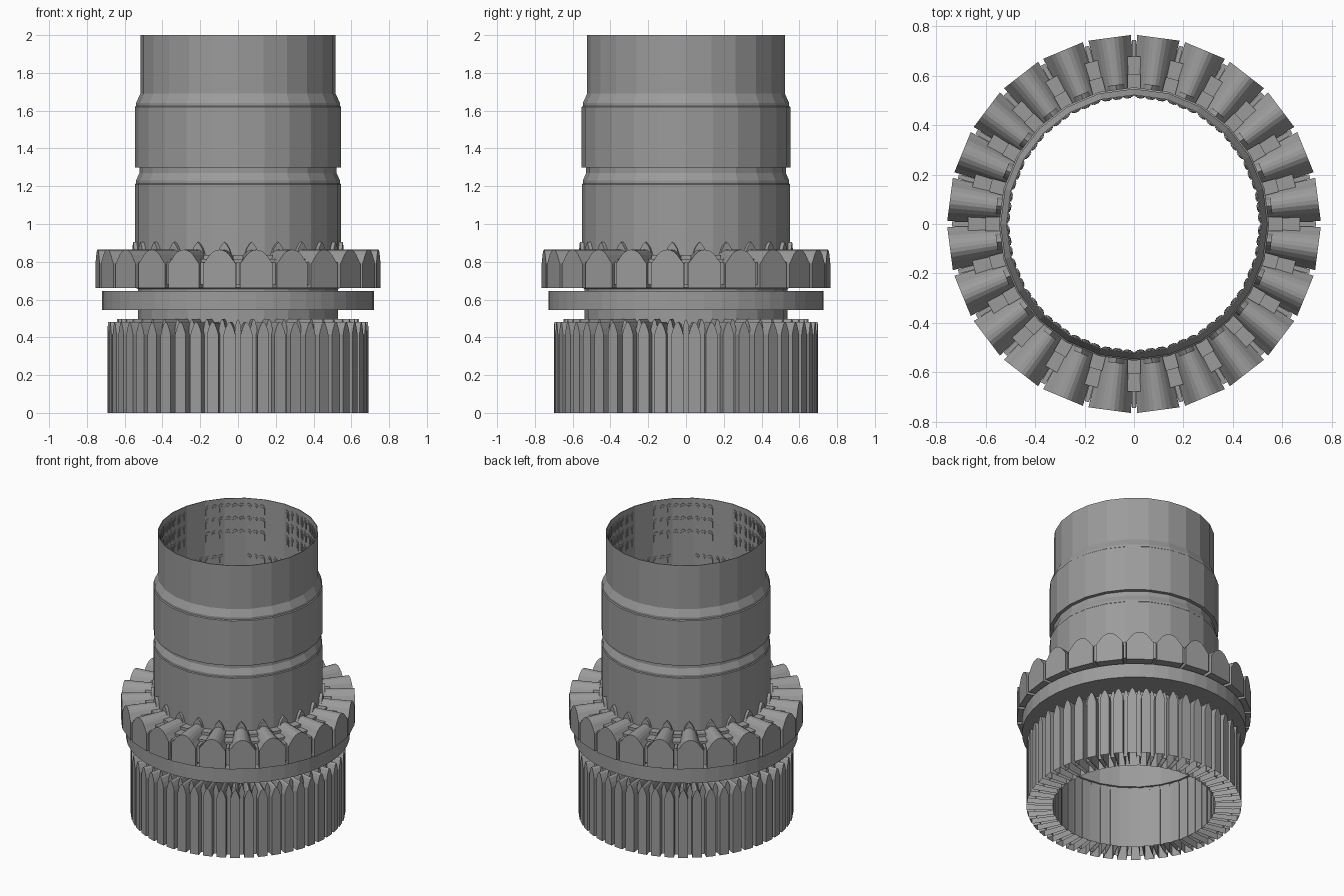
import bpy, bmesh, math

if "Cube" in bpy.data.objects:
    bpy.data.objects.remove(bpy.data.objects["Cube"])

SIDES = 24
Y_STRETCH = 1.012          # plan is very slightly oval

stone = bpy.data.materials.new("dark_grey")
stone.diffuse_color = (0.33, 0.33, 0.33, 1)
stone.use_nodes = True
stone.node_tree.nodes["Principled BSDF"].inputs["Base Color"].default_value = stone.diffuse_color


def finish(name, bm):
    bmesh.ops.recalc_face_normals(bm, faces=bm.faces)
    for v in bm.verts:
        v.co.y *= Y_STRETCH
    me = bpy.data.meshes.new(name)
    bm.to_mesh(me)
    bm.free()
    me.materials.append(stone)
    ob = bpy.data.objects.new(name, me)
    bpy.context.collection.objects.link(ob)
    return ob


def lathe(name, profile, sides=SIDES):
    """Revolve a closed (radius, z) outline around z."""
    bm = bmesh.new()
    rings = []
    for i in range(sides):
        a = 2 * math.pi * i / sides
        rings.append([bm.verts.new((r * math.cos(a), r * math.sin(a), z)) for r, z in profile])
    n = len(profile)
    for i in range(sides):
        p, q = rings[i], rings[(i + 1) % sides]
        for j in range(n):
            k = (j + 1) % n
            bm.faces.new((p[j], q[j], q[k], p[k]))
    return finish(name, bm)


def wedge(bm, deg, r0, r1, w0, w1, profile, side=0, floor=True):
    """Radial prism: outline (u, z), half width w0 at r0 and w1 at r1,
    shifted sideways by side; floor=False leaves the underside open."""
    a = math.radians(deg)
    c, s = math.cos(a), math.sin(a)
    ends = []
    for r, w in ((r0, w0), (r1, w1)):
        ends.append([bm.verts.new((r * c - (side + u * w) * s, r * s + (side + u * w) * c, z))
                     for u, z in profile])
    n = len(profile)
    bm.faces.new(ends[0])
    bm.faces.new(ends[1][::-1])
    for i in range(n if floor else n - 1):
        j = (i + 1) % n
        bm.faces.new((ends[0][i], ends[0][j], ends[1][j], ends[1][i]))


def arch(z0, half):
    """Mirror a right-hand outline (ending on the ridge) to a closed arch."""
    right = [(1, z0)] + half
    left = [(-u, z) for u, z in reversed(right) if u > 0]
    return right + left


# Tower shell: three tiers with sloping shoulders, open at both ends
lathe("tower_shell", [
    (0.53, 0.44), (0.53, 0.655), (0.545, 0.665), (0.545, 1.21), (0.54, 1.215),
    (0.54, 1.23), (0.522, 1.27), (0.522, 1.30), (0.546, 1.30), (0.546, 1.62),
    (0.54, 1.625), (0.54, 1.64), (0.517, 1.69), (0.517, 2.0),
    (0.512, 2.0), (0.512, 0.44)])

# Flat ring under the upper buildings
lathe("terrace_ring", [(0.52, 0.545), (0.72, 0.545), (0.72, 0.645), (0.52, 0.645)], 48)

# Base: radial fins with pointed roofs, hollow underneath
bm = bmesh.new()
fin = arch(0.0, [(1, 0.415), (0.72, 0.445), (0.35, 0.472), (0, 0.482)])
for i in range(48):
    wedge(bm, 3.75 + 7.5 * i, 0.52, 0.690, 0.026, 0.031, fin, floor=False)
finish("base_fins", bm)

# Narrow recessed fins closing the slots between the main ones
bm = bmesh.new()
slot = arch(0.0, [(1, 0.45), (0.5, 0.485), (0, 0.497)])
for i in range(48):
    wedge(bm, 7.5 * i, 0.525, 0.64, 0.013, 0.017, slot, floor=False)
finish("base_slot_fins", bm)

# Upper ring: barrel-roofed halls
bm = bmesh.new()
hall = arch(0.66, [(1, 0.79), (0.8, 0.812), (0.6, 0.837), (0.4, 0.853), (0.2, 0.862), (0, 0.864)])
for i in range(24):
    wedge(bm, 7.5 + 15 * i, 0.53, 0.75, 0.063, 0.087, hall)
finish("hall_ring", bm)

# Small arched collars where the halls meet the tower
bm = bmesh.new()
collar = arch(0.80, [(1, 0.84), (0.7, 0.872), (0.35, 0.892), (0, 0.905)])
for i in range(24):
    wedge(bm, 7.5 + 15 * i, 0.53, 0.56, 0.036, 0.036, collar)
finish("hall_collars", bm)

# Stepped links filling the slots between halls
bm = bmesh.new()
for i in range(24):
    for r0, r1, w, top in ((0.53, 0.60, 0.027, 0.835), (0.59, 0.67, 0.031, 0.815),
                           (0.66, 0.735, 0.009, 0.80)):
        wedge(bm, 15 * i, r0, r1, w, w, [(1, 0.68), (1, top), (-1, top), (-1, 0.68)])
finish("hall_links", bm)

# Arched windows on the inner wall: three facets per group, three rows per tier
bm = bmesh.new()
wall = 0.512 * math.cos(math.pi / SIDES)
for top_row, shift in ((1.93, 0), (1.57, 30), (1.19, 0)):
    for g in range(6):
        for facet in (-15, 0, 15):
            deg = 7.5 + 60 * g + shift + facet
            for side in (-0.043, 0, 0.043):
                for row in range(3):
                    z = top_row - 0.093 * row
                    for m, depth in ((1.0, 0.004), (0.6, 0.007)):
                        h = 0.037 * m
                        pane = arch(z - h, [(1, z + 0.3 * h), (0.75, z + 0.75 * h), (0, z + h)])
                        wedge(bm, deg, wall - depth, wall + 0.002, 0.018 * m, 0.018 * m, pane, side)
finish("inner_windows", bm)
